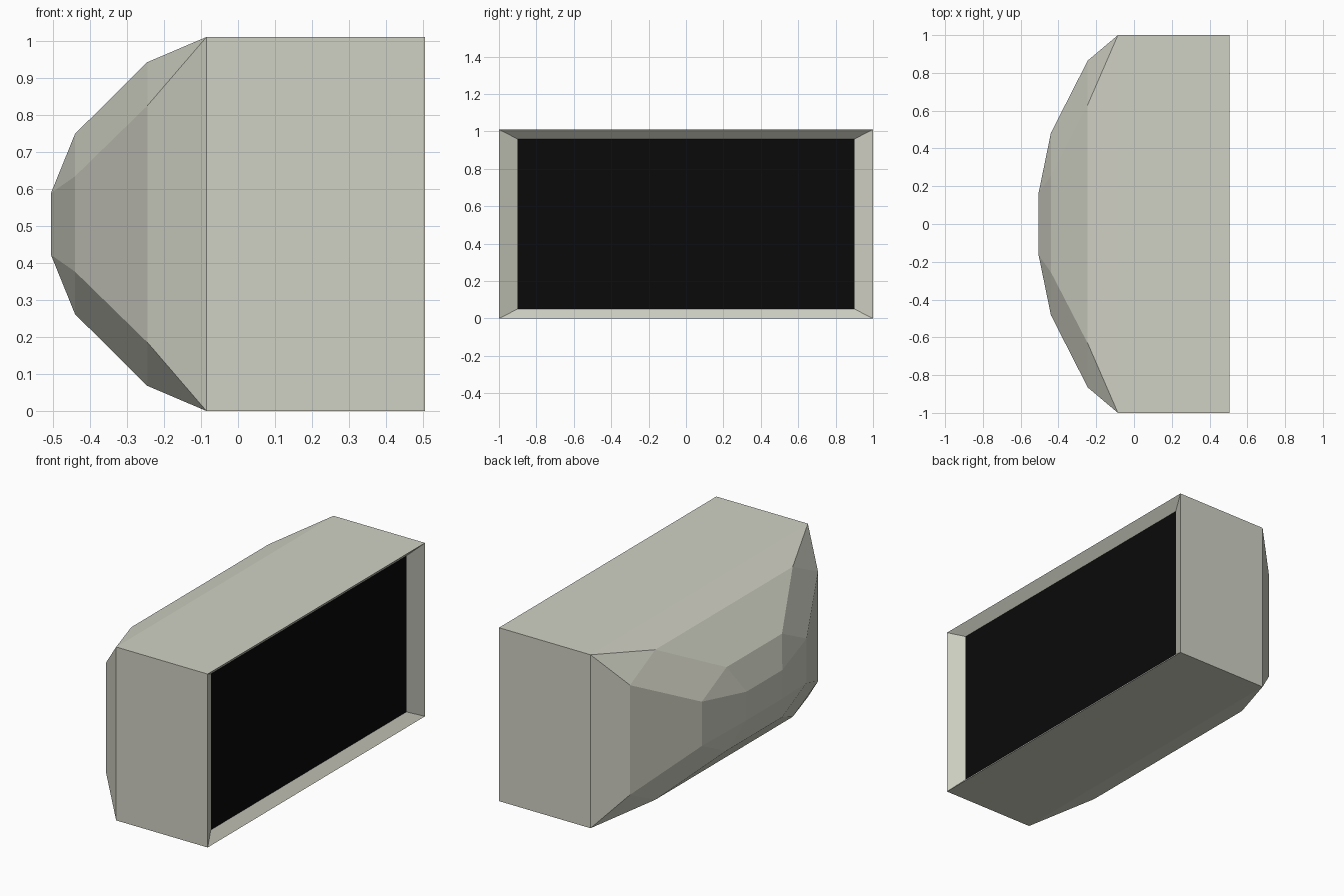
import bpy
import bmesh

cube = bpy.data.objects.get("Cube")
if cube:
    bpy.data.objects.remove(cube, do_unlink=True)

HALF_WIDTH, HALF_HEIGHT = 1.0, 0.505


def material(name, rgb):
    mat = bpy.data.materials.new(name)
    mat.use_nodes = True
    mat.diffuse_color = (*rgb, 1)
    bsdf = mat.node_tree.nodes["Principled BSDF"]
    bsdf.inputs["Base Color"].default_value = (*rgb, 1)
    bsdf.inputs["Roughness"].default_value = 0.7
    return mat


def ring(bm, x, a, b):
    """Chamfered rectangle across x; a is the full reach, b the chamfer start."""
    outline = [(a, -b), (a, b), (b, a), (-b, a), (-a, b), (-a, -b), (-b, -a), (b, -a)]
    return [bm.verts.new((x, y * HALF_WIDTH, (z + 1) * HALF_HEIGHT)) for y, z in outline]


def loft(name, sections, mat, cap_back=True):
    """Join the sections from back to front; a single section makes a flat panel."""
    bm = bmesh.new()
    rings = [ring(bm, *s) for s in sections]
    for back, front in zip(rings, rings[1:]):
        for j in range(len(back)):
            k = (j + 1) % len(back)
            bm.faces.new((back[j], back[k], front[k], front[j]))
    if cap_back:
        bm.faces.new(rings[0][::-1])
    else:
        bm.faces.new(rings[0])
    # Square sections have doubled corners, which merge here
    bmesh.ops.remove_doubles(bm, verts=bm.verts, dist=0.0005)
    mesh = bpy.data.meshes.new(name)
    bm.to_mesh(mesh)
    bm.free()
    mesh.materials.append(mat)
    obj = bpy.data.objects.new(name, mesh)
    bpy.context.collection.objects.link(obj)
    return obj


casing = material("warm grey casing", (0.63, 0.635, 0.55))
glass = material("black glass", (0.003, 0.003, 0.003))

# Faceted rear housing, straight box and sloped screen surround
loft("television_cabinet", [
    (-0.505, 0.165, 0.165),
    (-0.44, 0.482, 0.255),
    (-0.245, 0.865, 0.632),
    (-0.085, 1, 1),
    (0.505, 1, 1),
    (0.455, 0.9, 0.9),
], casing)

# Recessed screen closing the surround
loft("screen", [(0.455, 0.9, 0.9)], glass, cap_back=False)
